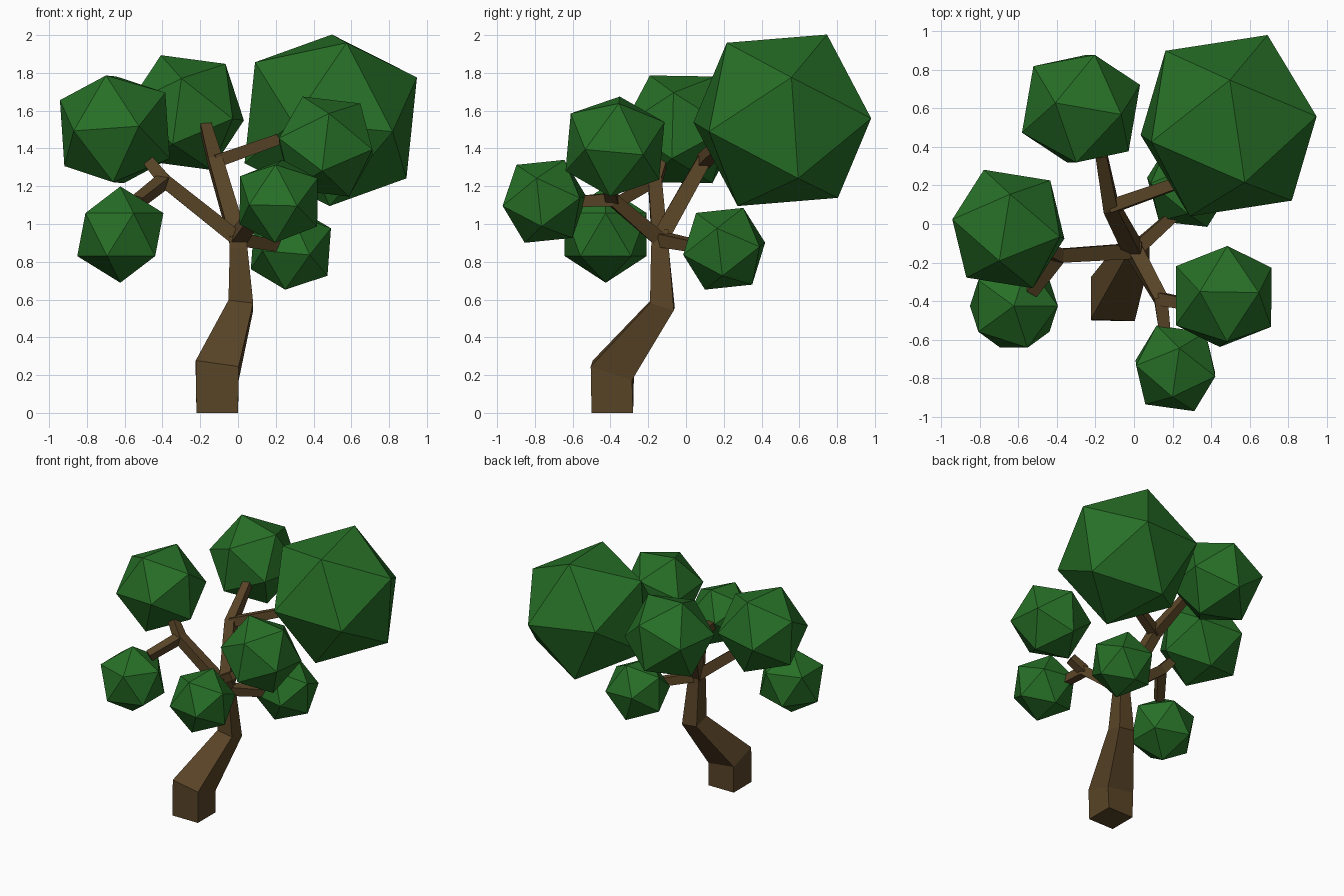
import bpy, bmesh
from mathutils import Vector, Matrix

if "Cube" in bpy.data.objects:
    bpy.data.objects.remove(bpy.data.objects["Cube"])


def material(name, rgb):
    m = bpy.data.materials.new(name)
    m.diffuse_color = (*rgb, 1)
    m.use_nodes = True
    m.node_tree.nodes["Principled BSDF"].inputs["Base Color"].default_value = m.diffuse_color
    return m


bark = material("bark", (0.10, 0.058, 0.02))
leaf = material("leaf", (0.02, 0.16, 0.02))


def add_object(name, bm, mat):
    bmesh.ops.recalc_face_normals(bm, faces=bm.faces)
    me = bpy.data.meshes.new(name)
    bm.to_mesh(me)
    bm.free()
    me.materials.append(mat)
    ob = bpy.data.objects.new(name, me)
    bpy.context.collection.objects.link(ob)
    return ob


def limb(name, path, halves):
    """Square-section tube through the path points, with mitred rings."""
    pts = [Vector(p) for p in path]
    ref = Vector((0, 1, 0)) if abs((pts[-1] - pts[0]).normalized().x) > 0.6 else Vector((1, 0, 0))
    bm = bmesh.new()
    rings = []
    for i, (p, h) in enumerate(zip(pts, halves)):
        t = Vector()
        if i > 0:
            t += (p - pts[i - 1]).normalized()
        if i < len(pts) - 1:
            t += (pts[i + 1] - p).normalized()
        t.normalize()
        u = (ref - t * ref.dot(t)).normalized()
        v = t.cross(u)
        rings.append([bm.verts.new(p + h * (a * u + b * v))
                      for a, b in ((-1, -1), (1, -1), (1, 1), (-1, 1))])
    for r, s in zip(rings, rings[1:]):
        for k in range(4):
            bm.faces.new((r[k], r[(k + 1) % 4], s[(k + 1) % 4], s[k]))
    bm.faces.new(rings[0])
    bm.faces.new(rings[-1])
    return add_object(name, bm, bark)


def foliage(name, centre, radius, v1, v2):
    """Icosahedron turned so that two neighbouring corners point along v1 and v2."""
    z = Vector(v1).normalized()
    x = Vector(v2)
    x = (x - z * x.dot(z)).normalized()
    y = z.cross(x)
    rot = Matrix((x, y, z)).transposed().to_4x4()
    bm = bmesh.new()
    bmesh.ops.create_icosphere(bm, subdivisions=1, radius=radius,
                               matrix=Matrix.Translation(centre) @ rot)
    return add_object(name, bm, leaf)


# Trunk
crown = (0.0, -0.14, 0.92)
limb("trunk", [(-0.11, -0.39, 0), (-0.11, -0.39, 0.225), (0.015, -0.125, 0.57),
               (0.003, -0.138, 0.87), (-0.003, -0.135, 0.97)],
     [0.11, 0.115, 0.066, 0.047, 0.042])

# Main branches, each with its twigs
fork_left = (-0.39, -0.165, 1.23)
fork_back = (-0.12, 0.09, 1.33)
fork_front = (0.14, -0.39, 1.13)
limb("left_branch", [crown, fork_left, (-0.47, -0.13, 1.33)], [0.04, 0.036, 0.03])
limb("left_twig", [fork_left, (-0.53, -0.35, 1.12)], [0.033, 0.03])
limb("back_branch", [crown, fork_back, (-0.17, 0.36, 1.51)], [0.045, 0.038, 0.029])
limb("back_twig", [fork_back, (0.22, 0.21, 1.45)], [0.034, 0.029])
limb("front_branch", [crown, fork_front, (0.16, -0.56, 1.12)], [0.04, 0.035, 0.03])
limb("front_twig", [fork_front, (0.25, -0.41, 1.2)], [0.033, 0.03])
limb("right_branch", [crown, (0.2, 0.04, 0.885)], [0.036, 0.03])

# Foliage: centre, radius, two neighbouring corner directions
foliage("foliage_large", (0.491, 0.51, 1.549), 0.512, (0.006, 0.235, 0.451), (0.085, -0.30, 0.414))
foliage("foliage_back", (-0.275, 0.598, 1.59), 0.333, (-0.132, 0.03, 0.301), (0.212, -0.03, 0.26))
foliage("foliage_left", (-0.652, -0.026, 1.501), 0.333, (-0.047, -0.165, 0.285), (0.008, 0.17, 0.27))
foliage("foliage_low_left", (-0.623, -0.425, 0.944), 0.255, (0, 0, 1), (0.228, 0, 0.114))
foliage("foliage_front_right", (0.465, -0.376, 1.41), 0.293, (-0.122, 0.025, 0.262), (0.19, 0.02, 0.228))
foliage("foliage_front", (0.215, -0.749, 1.12), 0.244, (-0.016, -0.15, 0.196), (0.02, 0.105, 0.215))
foliage("foliage_low_right", (0.28, 0.202, 0.869), 0.241, (0.03, 0.1, 0.213), (0, -0.144, 0.195))
